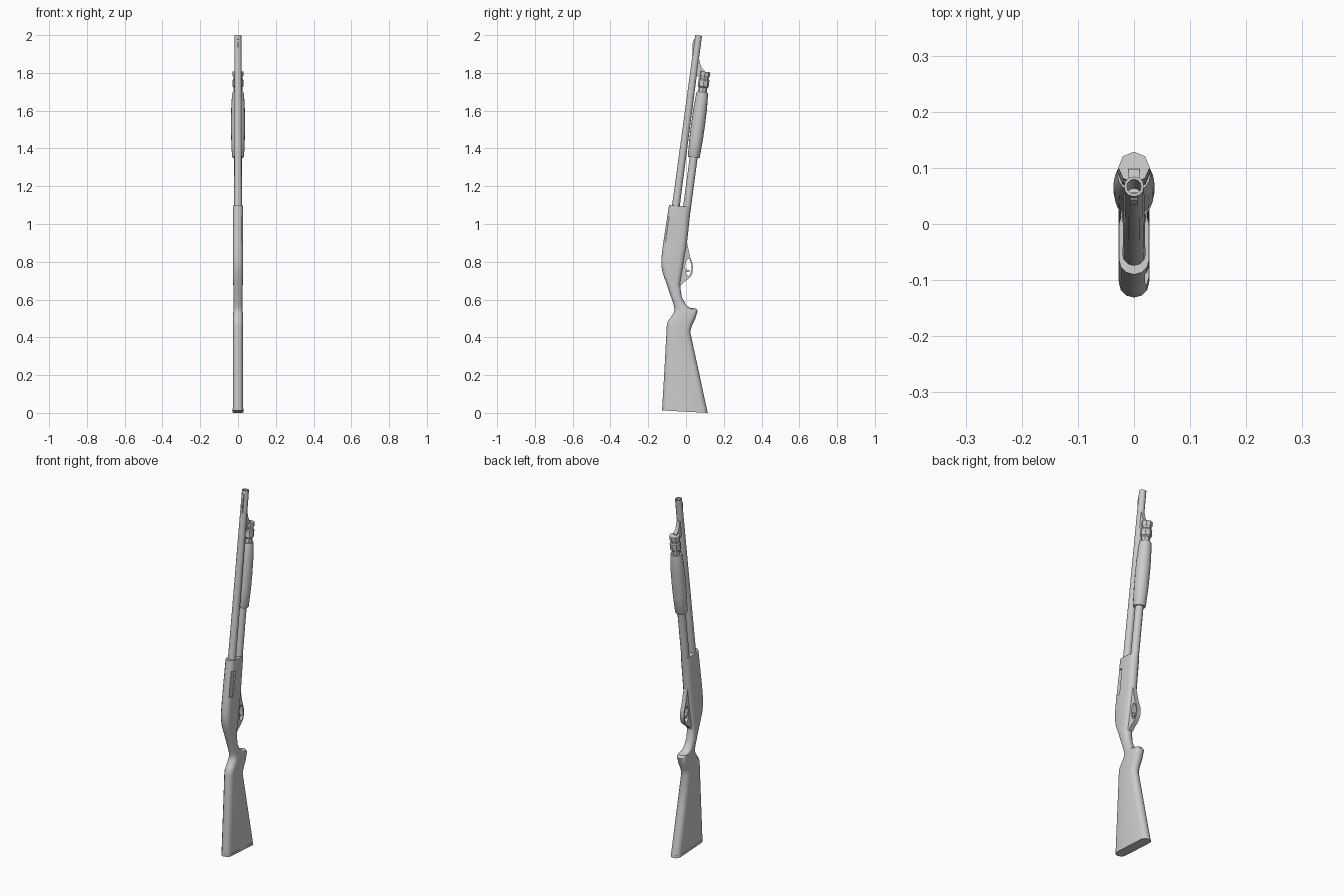
import bpy, bmesh, math
from mathutils import Vector, Matrix

if "Cube" in bpy.data.objects:
    bpy.data.objects.remove(bpy.data.objects["Cube"])

SLOPE = 0.1333                      # forward lean of both tubes
TILT = -math.atan(SLOPE)            # rotation about x


def finish(obj, angle=35):
    bpy.ops.object.select_all(action='DESELECT')
    obj.select_set(True)
    bpy.context.view_layer.objects.active = obj
    bpy.ops.object.shade_smooth_by_angle(angle=math.radians(angle))
    return obj


def make_object(name, bm):
    bmesh.ops.recalc_face_normals(bm, faces=bm.faces)
    mesh = bpy.data.meshes.new(name)
    bm.to_mesh(mesh)
    bm.free()
    obj = bpy.data.objects.new(name, mesh)
    bpy.context.collection.objects.link(obj)
    return obj


def skin(name, rings, angle=35):
    """Bridge closed rings of points and cap both ends."""
    bm = bmesh.new()
    loops = [[bm.verts.new(p) for p in ring] for ring in rings]
    n = len(loops[0])
    for a, b in zip(loops, loops[1:]):
        for i in range(n):
            j = (i + 1) % n
            bm.faces.new((a[i], a[j], b[j], b[i]))
    bm.faces.new(loops[0])
    bm.faces.new(loops[-1])
    return finish(make_object(name, bm), angle)


def loft(name, stations, seg=6):
    """Rounded-end sections; station = front y, front z, back y, back z, half width."""
    rings = []
    for fy, fz, by, bz, hw in stations:
        f, b = Vector((0, fy, fz)), Vector((0, by, bz))
        d = (b - f).normalized()
        r = min(hw, (b - f).length / 2)
        ring = []
        for centre, sign in ((f + d * r, -1), (b - d * r, 1)):
            for k in range(seg + 1):
                a = -math.pi / 2 + math.pi * k / seg
                ring.append(centre + d * (sign * r * math.cos(a))
                            + Vector((-sign * hw * math.sin(a), 0, 0)))
        rings.append(ring)
    return skin(name, rings)


def tube(name, y_at_1_1, profile, sides=12, angle=35):
    """Lathe of (z, radius) pairs about a leaning axis."""
    rot = Matrix.Rotation(TILT, 3, 'X')
    rings = []
    for z, r in profile:
        centre = Vector((0, y_at_1_1 + (z - 1.1) * SLOPE, z))
        rings.append([centre + rot @ Vector((r * math.sin(2 * math.pi * k / sides),
                                             r * math.cos(2 * math.pi * k / sides), 0))
                      for k in range(sides)])
    return skin(name, rings, angle)


def plate(name, outlines, half_width, bevel=0.0):
    """Extruded side profile in (y, z); later outlines are holes."""
    cu = bpy.data.curves.new(name, 'CURVE')
    cu.dimensions, cu.fill_mode = '2D', 'BOTH'
    cu.extrude, cu.bevel_depth, cu.bevel_resolution = half_width, bevel, 1
    for pts in outlines:
        sp = cu.splines.new('POLY')
        sp.points.add(len(pts) - 1)
        for p, (y, z) in zip(sp.points, pts):
            p.co = (y, z, 0, 1)
        sp.use_cyclic_u = True
    obj = bpy.data.objects.new(name, cu)
    bpy.context.collection.objects.link(obj)
    obj.rotation_euler = (math.pi / 2, 0, math.pi / 2)
    bpy.ops.object.select_all(action='DESELECT')
    obj.select_set(True)
    bpy.context.view_layer.objects.active = obj
    bpy.ops.object.convert(target='MESH')
    return finish(bpy.context.object)


# Butt pad and stock with pistol grip
loft("butt_pad", [(-0.127, 0.013, 0.115, 0.0, 0.028),
                  (-0.127, 0.026, 0.113, 0.013, 0.028)])
loft("stock", [
    (-0.126, 0.026, 0.112, 0.013, 0.027),
    (-0.113, 0.250, 0.061, 0.250, 0.027),
    (-0.102, 0.460, 0.022, 0.430, 0.026),
    (-0.098, 0.482, 0.032, 0.462, 0.026),
    (-0.085, 0.500, 0.048, 0.495, 0.026),
    (-0.066, 0.528, 0.062, 0.540, 0.025),
    (-0.061, 0.545, 0.052, 0.552, 0.024),
    (-0.063, 0.560, 0.020, 0.557, 0.024),
    (-0.068, 0.580, 0.000, 0.572, 0.024),
    (-0.085, 0.630, -0.022, 0.612, 0.024),
    (-0.109, 0.700, -0.030, 0.665, 0.025)])

# Receiver with ejection port cut in its right side
receiver = loft("receiver", [
    (-0.108, 0.697, -0.030, 0.662, 0.025),
    (-0.125, 0.745, -0.027, 0.700, 0.026),
    (-0.131, 0.785, -0.018, 0.750, 0.027),
    (-0.131, 0.815, -0.010, 0.800, 0.027),
    (-0.122, 0.890, 0.003, 0.880, 0.027),
    (-0.090, 1.100, 0.026, 1.090, 0.027)])
bm = bmesh.new()
bmesh.ops.create_cube(bm, size=1, matrix=Matrix.Translation((0.028, -0.085, 0.97))
                      @ Matrix.Rotation(TILT, 4, 'X') @ Matrix.Diagonal((0.016, 0.03, 0.14, 1)))
cutter = make_object("port_cutter", bm)
cutter.hide_render = True
cutter.display_type = 'WIRE'
port = receiver.modifiers.new("port", 'BOOLEAN')
port.operation, port.object, port.solver = 'DIFFERENCE', cutter, 'EXACT'

# Barrel with open bore, and magazine tube below it
tube("barrel", -0.053, [(1.06, 0.021), (1.2, 0.020), (1.998, 0.018),
                        (1.998, 0.013), (1.85, 0.013)], 12)
tube("magazine_tube", 0.007, [(1.06, 0.021), (1.74, 0.021)], 12)

# Sliding fore-end grip
tube("fore_end", 0.007, [(1.352, 0.029), (1.358, 0.032), (1.45, 0.036), (1.53, 0.037),
                         (1.61, 0.036), (1.68, 0.032), (1.698, 0.029)], 16)

# Magazine cap: neck, ring and end knob
tube("magazine_cap", 0.007, [(1.70, 0.023), (1.722, 0.023), (1.728, 0.029), (1.762, 0.029),
                             (1.768, 0.024), (1.778, 0.024), (1.784, 0.028), (1.806, 0.028)],
     8, 25)

# Lug joining barrel and cap
plate("barrel_lug", [[(0.050, 1.885), (0.070, 1.872), (0.076, 1.845), (0.084, 1.825),
                      (0.098, 1.812), (0.098, 1.775), (0.068, 1.775), (0.045, 1.80)]], 0.010)

# Front sight blade
plate("front_sight", [[(0.034, 1.865), (0.033, 1.895), (0.034, 1.955), (0.043, 1.978),
                       (0.056, 1.983), (0.045, 1.865)]], 0.006)

# Trigger guard with oval opening, and the trigger
hole = [(0.012 + 0.017 * math.cos(2 * math.pi * k / 16),
         0.77 + 0.045 * math.sin(2 * math.pi * k / 16)) for k in range(16)]
guard = [(0.005, 0.905), (0.012, 0.870), (0.022, 0.825), (0.033, 0.795), (0.037, 0.768),
         (0.033, 0.738), (0.022, 0.718), (0.008, 0.706), (-0.010, 0.692), (-0.025, 0.676),
         (-0.045, 0.690), (-0.035, 0.80), (-0.020, 0.90)]
plate("trigger_guard", [guard, hole], 0.012)
plate("trigger", [[(-0.008, 0.775), (0.004, 0.758), (0.018, 0.756), (0.022, 0.750),
                   (0.004, 0.746), (-0.008, 0.750)]], 0.005)
